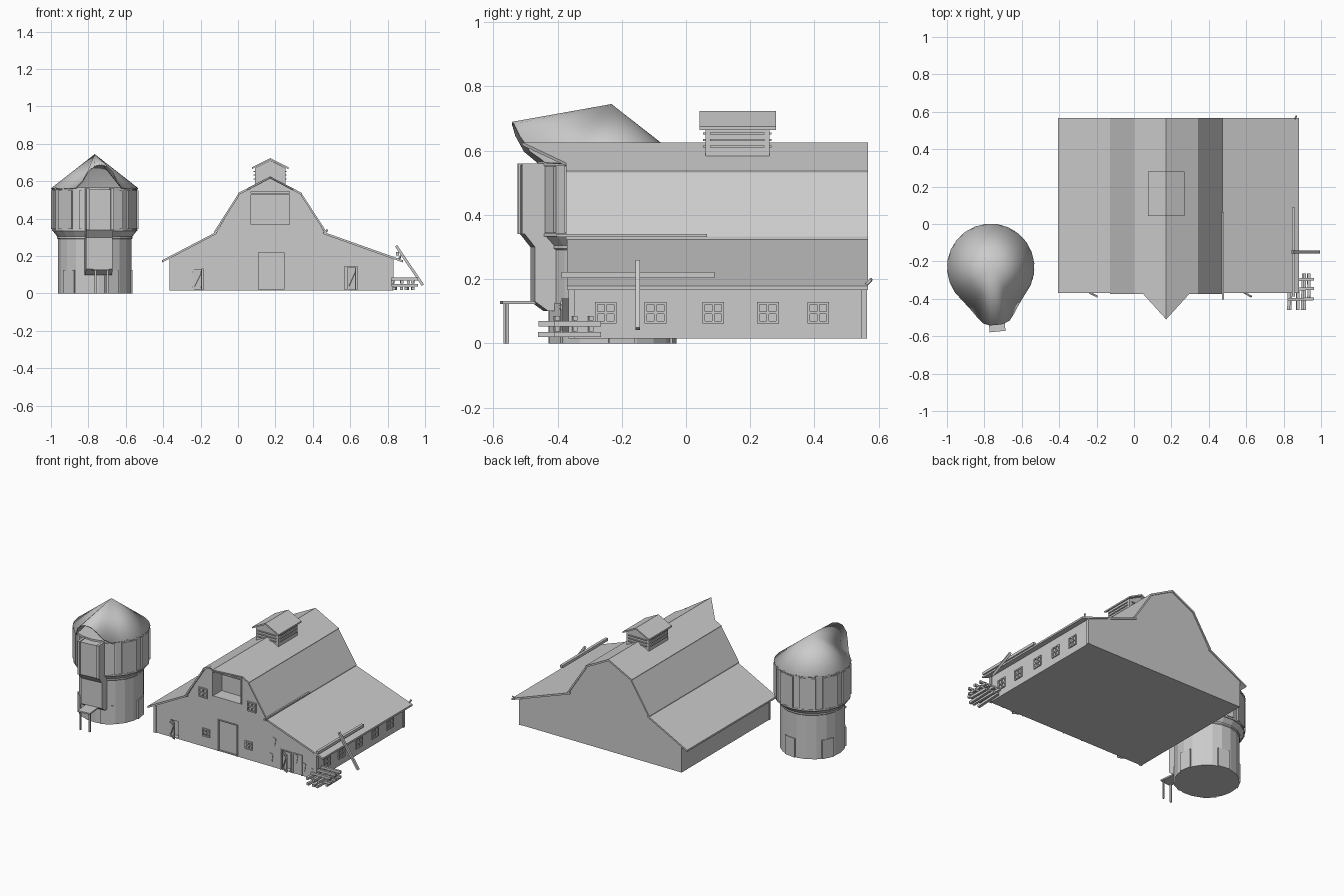
import bpy, bmesh, math, random
from mathutils import Vector

if "Cube" in bpy.data.objects:
    bpy.data.objects.remove(bpy.data.objects["Cube"])

random.seed(4)


def obj(name, verts, faces):
    me = bpy.data.meshes.new(name)
    me.from_pydata(verts, [], faces)
    bm = bmesh.new()
    bm.from_mesh(me)
    bmesh.ops.recalc_face_normals(bm, faces=bm.faces)
    bm.to_mesh(me)
    bm.free()
    o = bpy.data.objects.new(name, me)
    bpy.context.collection.objects.link(o)
    return o


def boxes(name, spans):
    """One object from boxes given as (x0, x1, y0, y1, z0, z1)."""
    vs, fs = [], []
    for x0, x1, y0, y1, z0, z1 in spans:
        n = len(vs)
        vs += [(x, y, z) for x in (x0, x1) for y in (y0, y1) for z in (z0, z1)]
        fs += [[n + i for i in f] for f in ((0, 1, 3, 2), (4, 6, 7, 5), (0, 4, 5, 1),
                                            (2, 3, 7, 6), (0, 2, 6, 4), (1, 5, 7, 3))]
    return obj(name, vs, fs)


def prism(name, prof, a, b, axis='y'):
    """Extrude a profile along y (profile is xz) or along x (profile is yz)."""
    put = (lambda p, t: (p[0], t, p[1])) if axis == 'y' else (lambda p, t: (t, p[0], p[1]))
    n = len(prof)
    vs = [put(p, a) for p in prof] + [put(p, b) for p in prof]
    fs = [list(range(n)), list(range(n, 2 * n))]
    fs += [(i, (i + 1) % n, (i + 1) % n + n, i + n) for i in range(n)]
    return obj(name, vs, fs)


def beam(name, p, q, w):
    p, q = Vector(p), Vector(q)
    d = q - p
    L = d.length / 2
    o = boxes(name, [(-w / 2, w / 2, -w / 2, w / 2, -L, L)])
    o.location = (p + q) / 2
    o.rotation_euler = d.to_track_quat('Z', 'Y').to_euler()
    return o


def window(name, u, z, s, side=False):
    h, t = s / 2, 0.004
    spans = []
    for k in (-h, 0, h):
        for a, b, c, d in ((u + k - t, u + k + t, z - h - t, z + h + t),
                           (u - h, u + h, z + k - t, z + k + t)):
            spans.append((0.823, 0.832, a, b, c, d) if side else (a, b, -0.367, -0.353, c, d))
    return boxes(name, spans)


def roof_strip(name, top, y0, y1, t=0.012):
    return prism(name, top + [(x, z - t) for x, z in reversed(top)], y0, y1)


# ---------------- barn body with loft opening ----------------
CX = 0.172
body = prism('barn_walls', [(-0.36, 0.015), (0.825, 0.015), (0.825, 0.19), (0.465, 0.322),
                            (0.34, 0.527), (CX, 0.615), (0.004, 0.527), (-0.118, 0.322),
                            (-0.36, 0.192)], -0.36, 0.56)
cut = boxes('opening_cutter', [(0.07, 0.275, -0.5, -0.27, 0.37, 0.545),
                               (0.11, 0.245, -0.5, -0.35, 0.02, 0.22),
                               (0.57, 0.64, -0.5, -0.33, 0.02, 0.145),
                               (-0.24, -0.185, -0.5, -0.33, 0.02, 0.13)])
m = body.modifiers.new('openings', 'BOOLEAN')
m.operation, m.object, m.solver = 'DIFFERENCE', cut, 'EXACT'
cut.hide_render = True
cut.hide_viewport = True

# ---------------- roofs ----------------
roof_strip('upper_roof', [(0.0, 0.537), (CX, 0.626), (0.343, 0.537)], -0.373, 0.567)
roof_strip('left_steep_roof', [(-0.127, 0.332), (0.006, 0.54)], -0.373, 0.567, 0.018)
roof_strip('right_steep_roof', [(0.337, 0.54), (0.472, 0.332)], -0.373, 0.567, 0.018)
roof_strip('left_lean_roof', [(-0.405, 0.178), (-0.115, 0.33)], -0.37, 0.567)
roof_strip('right_lean_roof', [(0.455, 0.33), (0.882, 0.178)], -0.37, 0.567)

# triangular hood over the loft opening
tip = (CX, -0.51, 0.626)
hood = obj('loft_hood', [tip, (0.045, -0.37, 0.56), (CX, -0.37, 0.626), (0.299, -0.37, 0.56)],
           [(0, 1, 2), (0, 2, 3)])
m = hood.modifiers.new('thickness', 'SOLIDIFY')
m.thickness = 0.01

# ---------------- cupola ----------------
boxes('cupola_body', [(0.09, 0.254, 0.06, 0.26, 0.56, 0.672)])
prism('cupola_gable', [(0.09, 0.67), (0.254, 0.67), (CX, 0.712)], 0.06, 0.26)
roof_strip('cupola_roof', [(0.075, 0.675), (CX, 0.724), (0.269, 0.675)], 0.042, 0.28, 0.01)
boxes('cupola_louvres', [(0.105, 0.239, 0.053, 0.267, z, z + 0.006) for z in (0.61, 0.63, 0.65)]
      + [(0.084, 0.26, 0.075, 0.245, z, z + 0.006) for z in (0.61, 0.63, 0.65)])

# ---------------- windows, doors, trim ----------------
for i, (x, z, s) in enumerate(((-0.002, 0.372, 0.056), (0.355, 0.372, 0.056),
                               (0.02, 0.112, 0.046), (0.333, 0.112, 0.046))):
    window(f'front_window_{i}', x, z, s)
for i, y in enumerate((-0.25, -0.095, 0.085, 0.255, 0.412)):
    window(f'side_window_{i}', y, 0.095, 0.06, True)


def frame(name, x0, x1, z0, z1, t=0.006):
    boxes(name, [(x0 - t, x0, -0.366, -0.355, z0, z1), (x1, x1 + t, -0.366, -0.355, z0, z1),
                 (x0 - t, x1 + t, -0.366, -0.355, z1, z1 + t)])


frame('loft_frame', 0.07, 0.275, 0.37, 0.53)
frame('main_door_frame', 0.11, 0.245, 0.015, 0.22)
frame('right_door_frame', 0.57, 0.64, 0.015, 0.145)
frame('far_right_frame', 0.66, 0.72, 0.015, 0.145)
boxes('corner_boards', [(-0.365, -0.345, -0.366, -0.355, 0.015, 0.19),
                        (0.81, 0.831, -0.366, -0.345, 0.015, 0.185),
                        (0.81, 0.831, 0.545, 0.563, 0.015, 0.185)])
for name, x, h in (('left_small_door', -0.24, 0.11), ('right_small_door', 0.585, 0.12)):
    d = boxes(name, [(0, 0.052, -0.003, 0.003, 0, h), (0, 0.052, -0.007, 0, 0.01, 0.018),
                     (0, 0.052, -0.007, 0, h - 0.018, h - 0.01)])
    d.location = (x, -0.362, 0.02)
    d.rotation_euler.z = -0.5
    beam(name + '_brace', (x + 0.004, -0.37, 0.035), (x + 0.042, -0.39, h), 0.006)
# loose splintered planks on the front
for i, (x, z) in enumerate(((0.52, 0.19), (0.5, 0.08), (0.68, 0.12), (0.74, 0.08), (0.8, 0.06))):
    w = random.uniform(0.01, 0.02)
    prism(f'splinter_{i}', [(x - w, z + 0.025), (x + w, z + 0.02), (x + 0.3 * w, z - 0.03),
                            (x - 0.3 * w, z - 0.02)], -0.364, -0.355)

# ---------------- fallen boards and log pile ----------------
beam('gutter_board', (0.475, -0.403, 0.336), (0.475, 0.065, 0.336), 0.01)
beam('eave_board', (0.853, -0.388, 0.213), (0.853, 0.088, 0.213), 0.018)
beam('leaning_board', (0.845, -0.15, 0.255), (0.988, -0.15, 0.045), 0.014)
beam('roof_corner_splinter', (0.86, 0.56, 0.18), (0.868, 0.578, 0.2), 0.008)
for layer in range(2):
    z = 0.027 + layer * 0.034
    for i, x in enumerate((0.835, 0.868, 0.905, 0.94)):
        a, b = random.uniform(-0.01, 0.01), random.uniform(-0.01, 0.01)
        beam(f'log_{layer}_{i}', (x + a, -0.46 + 0.05 * (i > 2), z), (x + b, -0.265, z), 0.016)
    for i, y in enumerate((-0.3, -0.35, -0.405)):
        beam(f'cross_log_{layer}_{i}', (0.82, y, z + 0.017), (0.962, y + 0.005, z + 0.017), 0.015)

# ---------------- silo ----------------
SILO, TURN = (-0.766, -0.232, 0), 0.1


def place(o):
    o.location = SILO
    o.rotation_euler.z = TURN
    return o


def lathe(name, prof, n=20):
    vs = [(r * math.cos(2 * math.pi * i / n), r * math.sin(2 * math.pi * i / n), z)
          for r, z in prof for i in range(n)]
    fs = [(k * n + i, k * n + (i + 1) % n, (k + 1) * n + (i + 1) % n, (k + 1) * n + i)
          for k in range(len(prof) - 1) for i in range(n)]
    fs += [list(range(n)), list(range((len(prof) - 1) * n, len(prof) * n))]
    return place(obj(name, vs, fs))


lathe('silo_body', [(0.197, 0), (0.197, 0.29), (0.202, 0.295), (0.202, 0.305), (0.226, 0.335),
                    (0.226, 0.563)])
lathe('silo_eave_ring', [(0.231, 0.552), (0.231, 0.566)])
lathe('silo_middle_ring', [(0.23, 0.333), (0.23, 0.343)])
# raised wall panels of varied width
for i in range(10):
    a = 2 * math.pi * i / 10 + 0.16
    for part, r, z0, z1, w in (('upper', 0.219, 0.345, 0.55, 0.05), ('base', 0.19, 0, 0.125, 0.04)):
        if part == 'base' and i % 2:
            continue
        o = place(boxes(f'silo_{part}_panel_{i}', [(r, r + 0.009, -w, w, z0, z1)]))
        o.rotation_euler.z = a
# front chute under the hood
place(prism('silo_chute', [(-0.1, 0.1), (-0.205, 0.1), (-0.247, 0.13), (-0.247, 0.3),
                           (-0.279, 0.34), (-0.279, 0.555), (-0.1, 0.555)], -0.072, 0.072, 'x'))
place(boxes('silo_chute_posts', [(s * 0.066 - 0.008, s * 0.066 + 0.008, -0.287, -0.2, 0.34, 0.56)
                                 for s in (-1, 1)]))
# conical roof whose front rim lifts into an arched hood
half = [(0.125, 0.22, 0.565), (0.095, 0.265, 0.6), (0.07, 0.295, 0.65), (0.035, 0.308, 0.683)]
rim = half + [(0, 0.31, 0.69)] + [(-x, f, z) for x, f, z in reversed(half)]
for i in range(19):
    a = math.radians(-45 - 15 * i)
    rim.append((0.234 * math.sin(a), 0.234 * math.cos(a), 0.563))
n = len(rim)
roof = place(obj('silo_roof', [(x, -f, z) for x, f, z in rim] + [(0, 0, 0.745)],
                 [(i, (i + 1) % n, n) for i in range(n)]))
m = roof.modifiers.new('thickness', 'SOLIDIFY')
m.thickness = 0.006
bpy.ops.object.select_all(action='DESELECT')
roof.select_set(True)
bpy.context.view_layer.objects.active = roof
bpy.ops.object.shade_smooth_by_angle(angle=math.radians(35))
# small trough stand at the chute foot
place(boxes('chute_table', [(-0.04, 0.045, -0.345, -0.24, 0.122, 0.131),
                            (-0.034, -0.024, -0.335, -0.325, 0, 0.125),
                            (0.03, 0.04, -0.335, -0.325, 0, 0.125)]))
